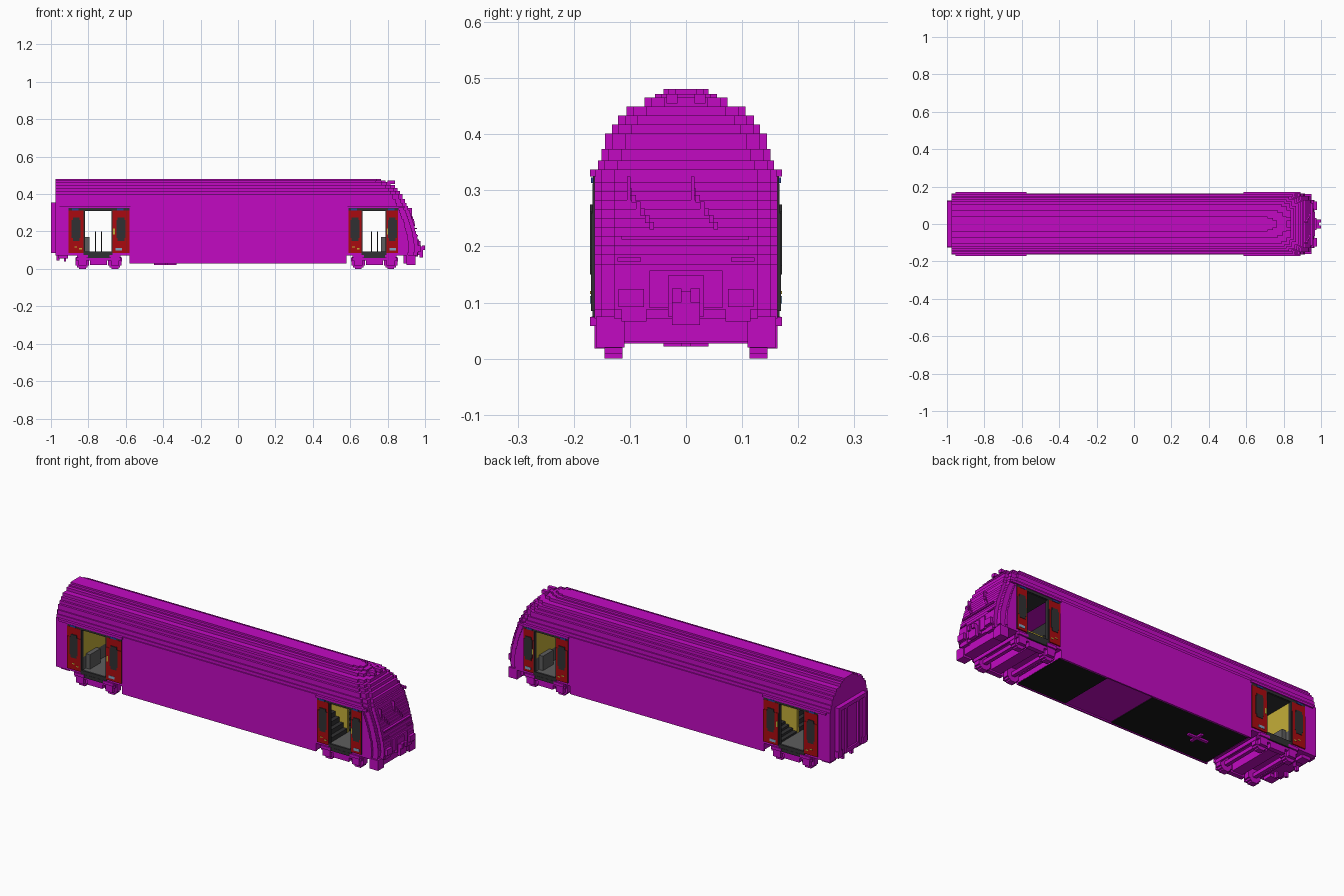
import bpy, bmesh, math

if "Cube" in bpy.data.objects:
    bpy.data.objects.remove(bpy.data.objects["Cube"], do_unlink=True)


def material(name, r, g, b):
    m = bpy.data.materials.new(name)
    m.use_nodes = True
    m.diffuse_color = (r, g, b, 1)
    m.node_tree.nodes["Principled BSDF"].inputs["Base Color"].default_value = (r, g, b, 1)
    return m


MAGENTA = material("magenta", 0.54, 0.003, 0.54)
RED = material("door red", 0.40, 0.003, 0.005)
DARK = material("dark grey", 0.03, 0.03, 0.032)
BLACK = material("black", 0.009, 0.009, 0.009)
GREY = material("mid grey", 0.11, 0.11, 0.11)
YELLOW = material("yellow", 0.55, 0.42, 0.04)
BLUE = material("blue", 0.02, 0.05, 0.30)
PALE = material("pale blue", 0.22, 0.38, 0.55)


def prism(bm, outline, z0, z1):
    """Extrude an xy outline between two heights."""
    low = [bm.verts.new((x, y, z0)) for x, y in outline]
    top = [bm.verts.new((x, y, z1)) for x, y in outline]
    bm.faces.new(low[::-1])
    bm.faces.new(top)
    n = len(outline)
    for i in range(n):
        j = (i + 1) % n
        bm.faces.new((low[i], low[j], top[j], top[i]))


def finish(name, bm, *mats):
    bmesh.ops.recalc_face_normals(bm, faces=bm.faces)
    mesh = bpy.data.meshes.new(name)
    bm.to_mesh(mesh)
    bm.free()
    for m in mats:
        mesh.materials.append(m)
    ob = bpy.data.objects.new(name, mesh)
    bpy.context.collection.objects.link(ob)
    return ob


def rect(x0, x1, y0, y1):
    return [(x0, y0), (x1, y0), (x1, y1), (x0, y1)]


def boxes(name, mat, items, mirror=False):
    """One object from boxes (x0, x1, y0, y1, z0, z1), optionally mirrored in y."""
    bm = bmesh.new()
    for x0, x1, y0, y1, z0, z1 in items:
        prism(bm, rect(x0, x1, y0, y1), z0, z1)
        if mirror:
            prism(bm, rect(x0, x1, -y1, -y0), z0, z1)
    return finish(name, bm, mat)


REAR = -0.975
W = 0.163
NOSE = [(0.03, 0.945), (0.10, 0.965), (0.16, 0.96), (0.20, 0.95), (0.25, 0.937),
        (0.29, 0.922), (0.33, 0.907), (0.37, 0.89), (0.40, 0.872), (0.43, 0.85),
        (0.45, 0.83), (0.465, 0.80), (0.481, 0.75)]


def nose(z):
    for (za, xa), (zb, xb) in zip(NOSE, NOSE[1:]):
        if z <= zb:
            return xa + (xb - xa) * (z - za) / (zb - za)
    return NOSE[-1][1]


def nosed(x0, xf, w):
    """Slab outline with stepped front corners."""
    a, b = min(0.012, w * 0.2), min(0.035, w * 0.5)
    half = [(xf, w - b), (xf - 0.02, w - b), (xf - 0.02, w - a), (xf - 0.05, w - a),
            (xf - 0.05, w), (x0, w)]
    return [(x, -y) for x, y in half[::-1]] + half


# Body: underframe, floor, walls between the door openings
FLOOR, HEAD = 0.088, 0.315
OPEN = [(-0.825, -0.67), (0.66, 0.795)]
bm = bmesh.new()
prism(bm, rect(-0.58, 0.58, -W, W), 0.035, 0.072)
prism(bm, nosed(REAR, nose(0.08), W), 0.072, FLOOR)
prism(bm, rect(REAR, OPEN[0][0], -W, W), FLOOR, HEAD)
prism(bm, rect(-0.53, 0.52, -W, W), FLOOR, HEAD)
for s in (-1, 1):
    y0, y1 = sorted((s * 0.152, s * W))
    prism(bm, rect(OPEN[0][1], -0.53, y0, y1), FLOOR, HEAD)
    prism(bm, rect(0.52, OPEN[1][0], y0, y1), FLOOR, HEAD)
# Sloping stepped cab
N = 14
for i in range(N):
    za = FLOOR + (HEAD - FLOOR) * i / N
    zb = FLOOR + (HEAD - FLOOR) * (i + 1) / N
    prism(bm, nosed(OPEN[1][1], nose((za + zb) / 2), W), za, zb)
finish("car_body", bm, MAGENTA)

# Stepped arched roof
ROOF = [(0.337, 0.163), (0.353, 0.157), (0.374, 0.151), (0.401, 0.144), (0.417, 0.132),
        (0.433, 0.121), (0.449, 0.106), (0.465, 0.074), (0.472, 0.055), (0.481, 0.040)]
bm = bmesh.new()
z0 = HEAD
for z1, w in ROOF:
    prism(bm, nosed(REAR, nose((z0 + z1) / 2), w), z0, z1)
    z0 = z1
finish("roof", bm, MAGENTA)
boxes("roof_ledges", MAGENTA, [(-0.955, -0.575, 0.16, 0.171, 0.325, 0.337),
                               (0.585, 0.89, 0.16, 0.171, 0.325, 0.337)], True)
boxes("horns", MAGENTA, [(0.80, 0.84, 0.015, 0.035, 0.455, 0.472)], True)


def leaf(name, x0, x1):
    """Sliding door leaf on both sides, red faces with dark edges."""
    bm = bmesh.new()
    for s in (-1, 1):
        for out, za, zb in ((0.1695, 0.085, 0.26), (0.167, 0.26, 0.312)):
            y0, y1 = sorted((s * 0.1625, s * out))
            prism(bm, rect(x0, x1, y0, y1), za, zb)
    ob = finish(name, bm, RED, DARK)
    for p in ob.data.polygons:
        p.material_index = 1 if abs(p.normal.x) > 0.5 else 0
    m = (x0 + x1) / 2
    boxes(name + "_window", DARK, [(m - 0.024, m + 0.024, 0.1675, 0.1715, 0.165, 0.262),
                                   (m - 0.018, m + 0.018, 0.1665, 0.1715, 0.15, 0.275)], True)
    boxes(name + "_blue_mark", BLUE, [(m - 0.022, m + 0.012, 0.165, 0.169, 0.313, 0.323)], True)


def vestibule(tag, x0, x1, outer0, outer1, d):
    """Open entrance; the stairs rise along direction d."""
    leaf(tag + "_door_a", outer0, x0)
    leaf(tag + "_door_b", x1, outer1)
    ws, wy = (x1, x0) if d > 0 else (x0, x1)
    boxes(tag + "_floor", GREY, [(min(x0, ws + d * 0.14), max(x1, ws + d * 0.14),
                                  -0.152, 0.152, FLOOR, 0.092)])
    boxes(tag + "_ceiling", DARK, [(x0, x1, -0.16, 0.16, 0.309, 0.316)])
    boxes(tag + "_header", DARK, [(outer0, outer1, 0.160, 0.166, 0.311, 0.325)], True)
    boxes(tag + "_threshold", DARK, [(x0 + 0.01, x1 - 0.01, 0.14, 0.168, 0.058, 0.075),
                                     (x0, x1, 0.155, 0.167, 0.075, 0.094)], True)
    boxes(tag + "_frame", DARK, [(x0, x0 + 0.006, 0.15, 0.166, 0.09, 0.312),
                                 (x1 - 0.006, x1, 0.15, 0.166, 0.09, 0.312)], True)
    # Yellow end wall with a grey lower cabinet
    a, b = sorted((wy, wy + d * 0.006))
    boxes(tag + "_end_wall", YELLOW, [(a, b, -0.15, 0.15, 0.16, 0.31)])
    boxes(tag + "_wall_base", GREY, [(a, b, -0.15, 0.15, 0.092, 0.16)])
    a, b = sorted((wy, wy + d * 0.03))
    boxes(tag + "_cabinet", GREY, [(a, b, 0.04, 0.13, 0.092, 0.17)], True)
    # Stair flight, inner lining and yellow divider
    steps = []
    for i in range(6):
        a, b = sorted((ws + d * 0.023 * i, ws + d * 0.14))
        steps.append((a, b, -0.15, -0.01, 0.09 + 0.025 * i, 0.115 + 0.025 * i))
        steps.append((a, b, 0.01, 0.15, 0.09 + 0.012 * i, 0.102 + 0.012 * i))
    boxes(tag + "_stairs", DARK, steps)
    a, b = sorted((ws, ws + d * 0.139))
    boxes(tag + "_stair_lining", GREY, [(a, b, 0.147, 0.153, 0.09, 0.314)], True)
    a, b = sorted((ws + d * 0.13, ws + d * 0.141))
    boxes(tag + "_stair_back", DARK, [(a, b, -0.152, 0.152, 0.09, 0.314)])
    a, b = sorted((ws, ws + d * 0.10))
    boxes(tag + "_stair_divider", YELLOW, [(a, b, -0.008, 0.008, 0.09, 0.22)])
    # Handrails in the entrance
    m = (x0 + x1) / 2
    boxes(tag + "_handrails", DARK, [(m - 0.016, m - 0.011, -0.004, 0.004, 0.09, 0.20),
                                     (m + 0.016, m + 0.021, -0.004, 0.004, 0.09, 0.20)])
    # Door buttons and stickers
    boxes(tag + "_buttons", YELLOW, [(x1 + 0.002, x1 + 0.012, 0.168, 0.171, 0.185, 0.215),
                                     (x0 - 0.05, x0 - 0.035, 0.168, 0.171, 0.115, 0.121),
                                     (x0 - 0.025, x0 - 0.01, 0.168, 0.171, 0.105, 0.111)], True)
    boxes(tag + "_sticker", PALE, [(x1 + 0.015, x1 + 0.05, 0.168, 0.171, 0.098, 0.112)], True)


vestibule("rear", *OPEN[0], -0.905, -0.58, 1)
vestibule("cab", *OPEN[1], 0.59, 0.855, -1)


def bogie(name, cx):
    bm = bmesh.new()
    ax = 0.087
    for x in (cx - ax, cx + ax):
        prism(bm, rect(x - 0.01, x + 0.01, -0.14, 0.14), 0.027, 0.047)
        for s in (-1, 1):
            # Blocky wheel from crossing boxes
            y0, y1 = sorted((s * 0.113, s * 0.145))
            for hx, hz in ((0.018, 0.037), (0.028, 0.029), (0.036, 0.018)):
                prism(bm, rect(x - hx, x + hx, y0, y1), 0.037 - hz, 0.037 + hz)
            # Axle box
            y0, y1 = sorted((s * 0.14, s * 0.163))
            prism(bm, rect(x - 0.022, x + 0.022, y0, y1), 0.018, 0.06)
    for s in (-1, 1):
        y0, y1 = sorted((s * 0.135, s * 0.16))
        prism(bm, rect(cx - 0.12, cx + 0.12, y0, y1), 0.045, 0.064)
        prism(bm, rect(cx - 0.045, cx + 0.045, y0, y1), 0.022, 0.05)
        for x in (cx - ax, cx + ax):
            y0, y1 = sorted((s * 0.15, s * 0.171))
            prism(bm, rect(x - 0.03, x + 0.03, y0, y1), 0.058, 0.074)
    prism(bm, rect(cx - 0.03, cx + 0.03, -0.14, 0.14), 0.03, 0.074)
    for x in (cx - 0.125, cx + 0.115):
        prism(bm, rect(x, x + 0.01, -0.15, 0.15), 0.04, 0.06)
    finish(name, bm, MAGENTA)


bogie("rear_bogie", -0.745)
bogie("cab_bogie", 0.73)

# Underside panels and equipment
boxes("underside_panels", BLACK, [(0.29, 0.579, -0.155, 0.155, 0.031, 0.036),
                                  (-0.57, 0.01, -0.155, 0.155, 0.031, 0.036)])
boxes("underside_fitting", MAGENTA, [(-0.45, -0.33, -0.008, 0.008, 0.022, 0.034),
                                     (-0.39, -0.375, -0.04, 0.04, 0.022, 0.034)])
boxes("sill", MAGENTA, [(-0.58, 0.58, 0.155, 0.163, 0.028, 0.036)], True)

# Cab apron, coupler, buffer housings and lamps
boxes("cab_apron", MAGENTA, [(0.885, 0.945, -0.125, 0.125, 0.03, 0.075),
                             (0.90, 0.95, -0.16, -0.11, 0.02, 0.075),
                             (0.90, 0.95, 0.11, 0.16, 0.02, 0.075),
                             (0.93, 0.968, -0.065, 0.065, 0.09, 0.157)])
boxes("coupler", MAGENTA, [(0.94, 0.975, -0.032, 0.032, 0.075, 0.148),
                           (0.97, 0.99, -0.025, 0.025, 0.06, 0.12),
                           (0.985, 1.0, -0.025, -0.008, 0.10, 0.125),
                           (0.985, 1.0, 0.008, 0.025, 0.10, 0.125)])
boxes("buffers", MAGENTA, [(0.93, 0.978, 0.075, 0.12, 0.092, 0.124),
                           (0.93, 0.962, 0.07, 0.115, 0.066, 0.092)], True)
boxes("marker_lamps", MAGENTA, [(0.94, 0.962, 0.08, 0.122, 0.173, 0.18)], True)
boxes("cab_rail", MAGENTA, [(0.93, 0.956, -0.115, 0.112, 0.212, 0.219)])
wipers = []
for y in (-0.105, 0.009):
    wipers.append((0.89, 0.93, y, y + 0.006, 0.27, 0.325))
    for i in range(6):
        z = 0.29 - 0.012 * i
        wipers.append((nose(z) - 0.02, nose(z) + 0.005, y + 0.008 * i, y + 0.008 * i + 0.008, z, z + 0.014))
boxes("wipers", MAGENTA, wipers)

# Rear gangway frame, buffers and hanging hoses
boxes("gangway", MAGENTA, [(-0.99, -0.97, -0.115, 0.115, 0.09, 0.34),
                           (-1.0, -0.97, -0.12, 0.12, 0.335, 0.355),
                           (-1.0, -0.97, -0.06, 0.06, 0.09, 0.11)])
boxes("gangway_posts", MAGENTA, [(-1.0, -0.97, 0.10, 0.12, 0.09, 0.337),
                                 (-1.0, -0.97, 0.045, 0.06, 0.09, 0.337)], True)
boxes("rear_buffers", MAGENTA, [(-1.0, -0.96, 0.085, 0.125, 0.085, 0.12)], True)
boxes("rear_hoses", MAGENTA, [(-0.97, -0.955, 0.03, 0.045, 0.045, 0.08),
                              (-0.93, -0.92, 0.06, 0.075, 0.04, 0.08),
                              (-0.96, -0.91, 0.09, 0.14, 0.055, 0.075)], True)
